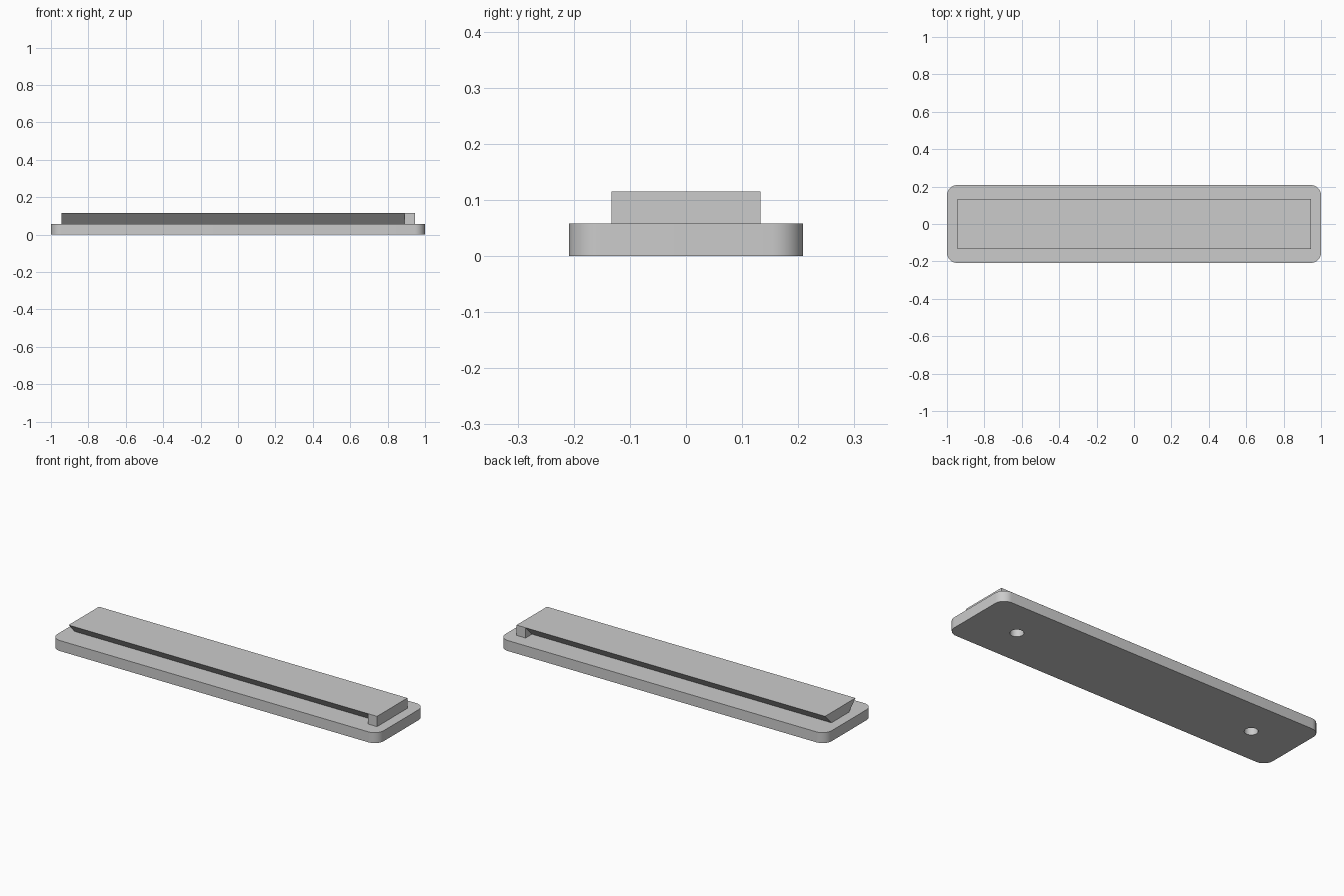
import bpy, bmesh, math

default = bpy.data.objects.get("Cube")
if default:
    bpy.data.objects.remove(default, do_unlink=True)

LENGTH, WIDTH, PLATE_H, TOP = 2.0, 0.417, 0.058, 0.115
RAIL_X, RAIL_Y, UNDERCUT, STOP_X = 0.945, 0.133, 0.056, 0.89
HOLE_X, HOLE_R = 0.736, 0.034

grey = bpy.data.materials.new("light grey")
grey.use_nodes = True
colour = (0.6, 0.6, 0.6, 1)
grey.diffuse_color = colour
grey.node_tree.nodes["Principled BSDF"].inputs["Base Color"].default_value = colour


def make_object(name, bm):
    bmesh.ops.recalc_face_normals(bm, faces=bm.faces)
    mesh = bpy.data.meshes.new(name)
    bm.to_mesh(mesh)
    bm.free()
    mesh.materials.append(grey)
    obj = bpy.data.objects.new(name, mesh)
    bpy.context.collection.objects.link(obj)
    return obj


def select_only(obj):
    bpy.ops.object.select_all(action='DESELECT')
    obj.select_set(True)
    bpy.context.view_layer.objects.active = obj


def extrude_x(name, profile, x0, x1):
    """Prism along x from a (y, z) outline."""
    bm = bmesh.new()
    face = bm.faces.new([bm.verts.new((x0, y, z)) for y, z in profile])
    moved = bmesh.ops.extrude_face_region(bm, geom=[face])["geom"]
    verts = [v for v in moved if isinstance(v, bmesh.types.BMVert)]
    bmesh.ops.translate(bm, vec=(x1 - x0, 0, 0), verts=verts)
    # Extruding keeps the starting face, so both ends are closed
    return make_object(name, bm)


# Base plate with rounded vertical corners
bm = bmesh.new()
bmesh.ops.create_cube(bm, size=1)
bmesh.ops.scale(bm, vec=(LENGTH, WIDTH, PLATE_H), verts=bm.verts)
bmesh.ops.translate(bm, vec=(0, 0, PLATE_H / 2), verts=bm.verts)
corners = [e for e in bm.edges if abs(e.verts[0].co.z - e.verts[1].co.z) > 0.01]
bmesh.ops.bevel(bm, geom=corners, offset=0.056, segments=10, profile=0.5, affect='EDGES')
plate = make_object("base_plate", bm)

# Two screw holes through the plate, closed above by the rail
for side in (-1, 1):
    bm = bmesh.new()
    bmesh.ops.create_cone(bm, cap_ends=True, segments=32, radius1=HOLE_R,
                          radius2=HOLE_R, depth=PLATE_H * 2)
    cutter = make_object("hole_cutter", bm)
    cutter.location = (side * HOLE_X, 0, PLATE_H / 2)
    cutter.hide_render = True
    select_only(plate)
    cut = plate.modifiers.new("screw_hole", 'BOOLEAN')
    cut.operation = 'DIFFERENCE'
    cut.solver = 'EXACT'
    cut.object = cutter
    bpy.ops.object.modifier_apply(modifier=cut.name)
    bpy.data.objects.remove(cutter, do_unlink=True)

select_only(plate)
bpy.ops.object.shade_smooth_by_angle(angle=math.radians(30))

# Dovetail rail, undercut along both long sides
foot = RAIL_Y - UNDERCUT
extrude_x("dovetail_rail",
          [(-foot, PLATE_H), (foot, PLATE_H), (RAIL_Y, TOP), (-RAIL_Y, TOP)],
          -RAIL_X, STOP_X)

# Square end stop
extrude_x("end_stop",
          [(-RAIL_Y, PLATE_H), (RAIL_Y, PLATE_H), (RAIL_Y, TOP), (-RAIL_Y, TOP)],
          STOP_X, RAIL_X)
